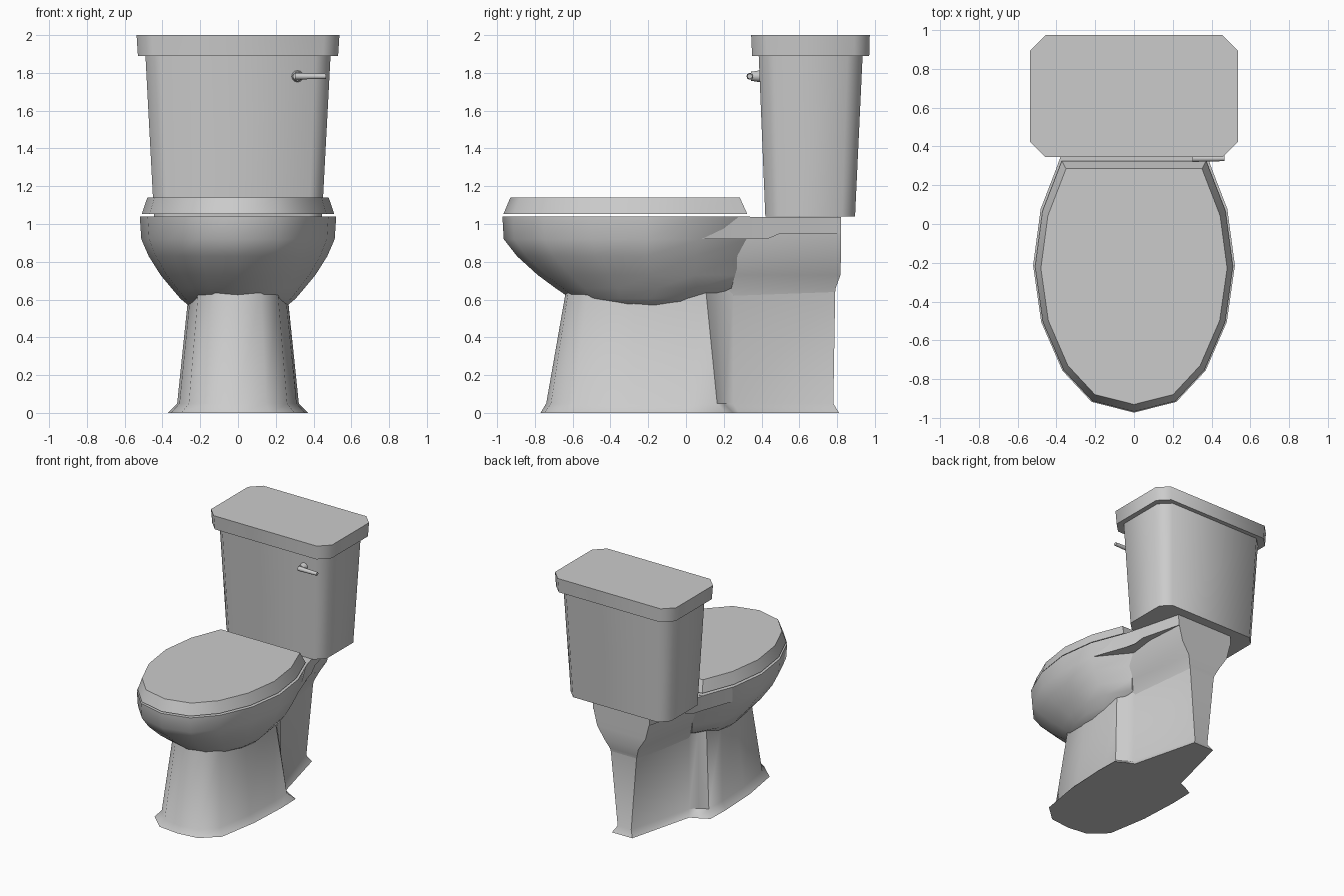
import bpy, bmesh, math
from mathutils import Matrix

if "Cube" in bpy.data.objects:
    bpy.data.objects.remove(bpy.data.objects["Cube"])


def finish(name, bm, angle=42):
    bmesh.ops.recalc_face_normals(bm, faces=bm.faces)
    me = bpy.data.meshes.new(name)
    bm.to_mesh(me)
    bm.free()
    ob = bpy.data.objects.new(name, me)
    bpy.context.collection.objects.link(ob)
    bpy.ops.object.select_all(action='DESELECT')
    ob.select_set(True)
    bpy.context.view_layer.objects.active = ob
    bpy.ops.object.shade_smooth_by_angle(angle=math.radians(angle))
    return ob


def loft(name, rings, angle=42):
    """Skin closed rings; each is (z, right-half outline), mirrored across x."""
    bm = bmesh.new()
    loops = []
    for z, half in rings:
        pts = [(p[0], p[1], p[2] if len(p) > 2 else z) for p in half]
        pts += [(-x, y, h) for x, y, h in reversed(pts) if x > 0]
        loops.append([bm.verts.new(p) for p in pts])
    for a, b in zip(loops, loops[1:]):
        n = len(a)
        for i in range(n):
            j = (i + 1) % n
            bm.faces.new((a[i], a[j], b[j], b[i]))
    bm.faces.new(loops[0])
    bm.faces.new(loops[-1])
    return finish(name, bm, angle)


def box_half(w, y0, y1, c):
    return [(w - c, y0), (w, y0 + c), (w, y1 - c), (w - c, y1)]


# Rounded-front outline shared by the bowl and the seat lid (unit width, y from 0 to 1)
OUTLINE = [(0, 0), (.42, .042), (.71, .165), (.92, .356), (1, .578), (.925, .8), (.73, 1)]


def oval(w, y0, y1, back=1.0):
    pts = [(x * w, y0 + t * (y1 - y0)) for x, t in OUTLINE]
    pts[-1] = (pts[-1][0] * back, pts[-1][1])
    return pts


# Cistern and its cover
loft("tank", [(1.04, box_half(.445, .42, .895, .07)),
              (1.89, box_half(.49, .385, .935, .08))], 50)
loft("tank_lid", [(1.89, box_half(.53, .35, .97, .08)),
                  (2.0, box_half(.537, .345, .973, .08))], 50)

# Seat lid hovering just above the rim
loft("seat_lid", [(1.052, oval(.51, -.967, .325)),
                  (1.14, oval(.48, -.93, .285))])

# Bowl
loft("bowl", [(z, oval(w, a, b, k)) for z, w, a, b, k in (
    (.55, .24, -.46, .06, .9),
    (.605, .305, -.61, .12, .85),
    (.66, .352, -.69, .24, .85),
    (.73, .41, -.785, .26, .8),
    (.83, .473, -.895, .29, .75),
    (.92, .512, -.965, .34, .7),
    (1.04, .52, -.972, .34, 1))])

# Deck joining the rim to the tank, stepped underneath
DECK = [(.472, .08, .92), (.378, .34, .92), (.353, .43, .92), (.333, .5, .95), (.25, .82, .95)]
loft("rear_deck", [(0, DECK), (1.038, [(x + .003, y) for x, y, z in DECK])])

# Flared support under the deck
loft("rear_support", [
    (.62, [(.19, .08), (.2, .25), (.11, .788)]),
    (.66, [(.2, .08), (.21, .25), (.12, .792)]),
    (.73, [(.23, .08), (.235, .25), (.15, .818)]),
    (.83, [(.27, .08), (.275, .245), (.215, .82)]),
    (.96, [(.28, .08), (.285, .245), (.248, .82)])])

# Pedestal with spreading foot, waisted behind the bowl
loft("pedestal", [
    (0, [(0, -.77), (.17, -.75), (.3, -.63), (.355, -.3), (.37, .02),
         (.365, .21), (.29, .25), (.225, .28), (.09, .81)]),
    (.05, [(0, -.74), (.15, -.715), (.26, -.595), (.31, -.29), (.322, 0),
           (.318, .165), (.25, .2), (.2, .25), (.06, .78)]),
    (.65, [(0, -.635), (.12, -.622), (.21, -.52), (.25, -.27), (.26, -.08),
           (.255, .105), (.22, .16), (.2, .25), (.115, .79)])])

# Flush lever: round boss plus tapered arm
bm = bmesh.new()
bmesh.ops.create_cone(bm, cap_ends=True, segments=12, radius1=.032, radius2=.024, depth=.05,
                      matrix=Matrix.Translation((.315, .37, 1.782)) @ Matrix.Rotation(math.pi / 2, 4, 'X'))
bmesh.ops.create_cone(bm, cap_ends=True, segments=10, radius1=.018, radius2=.014, depth=.165,
                      matrix=Matrix.Translation((.384, .338, 1.782)) @ Matrix.Rotation(math.pi / 2, 4, 'Y'))
finish("flush_handle", bm)
